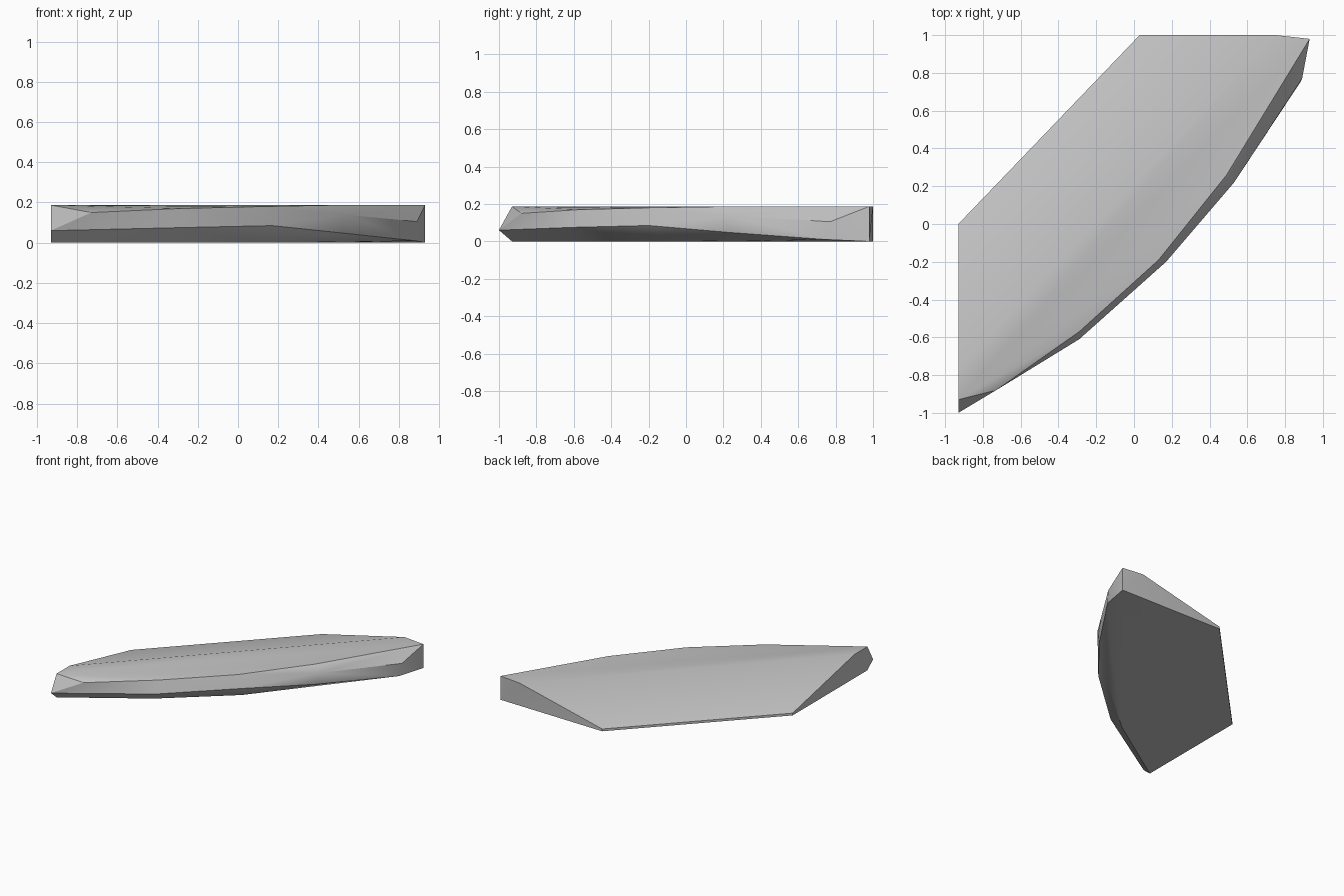
import bpy
import bmesh
import math

default_cube = bpy.data.objects.get("Cube")
if default_cube:
    bpy.data.objects.remove(default_cube, do_unlink=True)


def make_material(name, colour):
    material = bpy.data.materials.new(name)
    material.use_nodes = True
    material.diffuse_color = colour
    shader = next(n for n in material.node_tree.nodes if n.type == "BSDF_PRINCIPLED")
    shader.inputs["Base Color"].default_value = colour
    shader.inputs["Roughness"].default_value = 0.8
    return material


TOP = 0.187       # height of the plateau
BACK_LIP = 0.018  # thickness of the thin back edge

# Thin diagonal back edge, repeated on the ground and at lip height
back_edge = [(-0.93, 0), (0.03, 1)]

# Crease where the sloping back meets the plateau
ridge = [(-0.93, -0.77), (0.75, 1)]

# Chipped upper rim along the curved front
upper_rim = [
    (-0.93, -0.93, TOP), (-0.73, -0.88, 0.15), (-0.29, -0.57, 0.17),
    (0.13, -0.19, 0.18), (0.49, 0.26, TOP), (0.93, 0.98, TOP),
]

# Widest outline, with the two facets at the far end
outline = [
    (-0.93, -1, 0.06), (-0.29, -0.61, 0.075), (0.17, -0.2, 0.085),
    (0.53, 0.22, 0.14), (0.89, 0.77, 0.105),
    (0.52, 0.23, 0.048), (0.88, 0.75, 0.01),
]

# Undercut edge of the flat underside
underside = [(-0.93, -0.93), (-0.35, -0.55), (0.13, -0.14), (0.47, 0.3), (0.93, 0.98)]


def at_height(points, height):
    return [(x, y, height) for x, y in points]


def build_chunk(name, points, material):
    """Wrap a closed faceted stone around the given edge points."""
    mesh = bpy.data.meshes.new(name)
    bm = bmesh.new()
    for point in points:
        bm.verts.new(point)
    bmesh.ops.convex_hull(bm, input=bm.verts[:])
    loose = [v for v in bm.verts if not v.link_faces]
    bmesh.ops.delete(bm, geom=loose, context="VERTS")
    # Merge triangles that lie in the same plane
    bmesh.ops.dissolve_limit(bm, angle_limit=math.radians(0.5),
                             verts=bm.verts[:], edges=bm.edges[:])
    bmesh.ops.recalc_face_normals(bm, faces=bm.faces[:])
    bm.to_mesh(mesh)
    bm.free()
    mesh.materials.append(material)
    chunk = bpy.data.objects.new(name, mesh)
    bpy.context.collection.objects.link(chunk)
    return chunk


stone_grey = make_material("stone_grey", (0.55, 0.55, 0.55, 1))
points = (at_height(back_edge, 0) + at_height(back_edge, BACK_LIP)
          + at_height(ridge, TOP) + upper_rim + outline + at_height(underside, 0))
stone_slab = build_chunk("stone_slab", points, stone_grey)

# Soft shading with crisp chipped edges
bpy.ops.object.select_all(action="DESELECT")
stone_slab.select_set(True)
bpy.context.view_layer.objects.active = stone_slab
bpy.ops.object.shade_smooth_by_angle(angle=math.radians(30))
